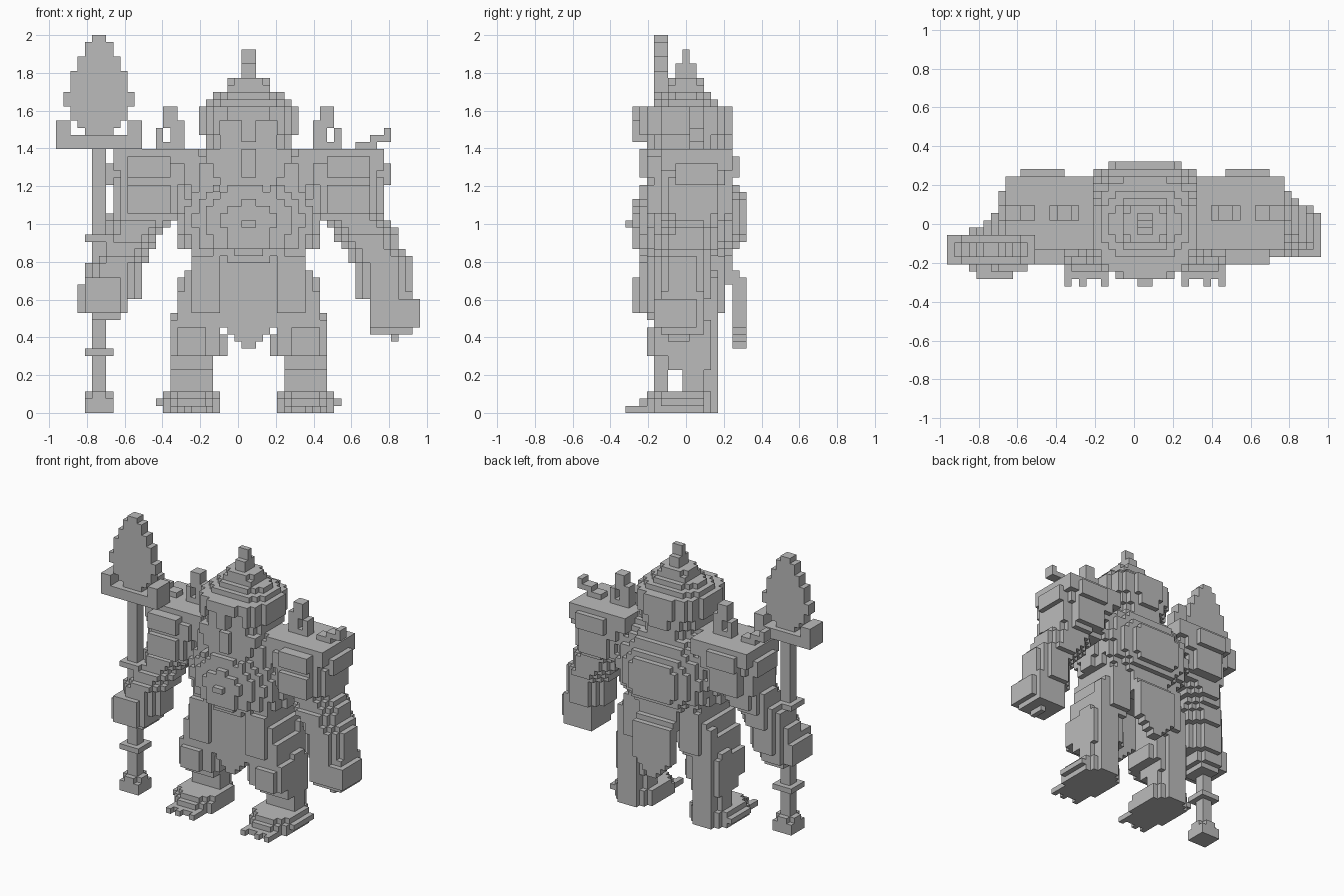
import bpy

old = bpy.data.objects.get("Cube")
if old:
    bpy.data.objects.remove(old)

UNIT = 2 / 53          # edge of one block
MID = 1.5              # the figure's own centre line, in blocks

stone = bpy.data.materials.new("stone grey")
stone.use_nodes = True
stone.diffuse_color = (0.5, 0.5, 0.5, 1)
stone.node_tree.nodes["Principled BSDF"].inputs["Base Color"].default_value = (0.5, 0.5, 0.5, 1)


def block(x, y, z, trim=0):
    """Cells of a box (inclusive ranges), its edges chamfered by trim cells."""
    cells = set()
    for i in range(x[0], x[1] + 1):
        for j in range(y[0], y[1] + 1):
            for k in range(z[0], z[1] + 1):
                gaps = sorted((min(i - x[0], x[1] - i), min(j - y[0], y[1] - j), min(k - z[0], z[1] - k)))
                if gaps[0] + gaps[1] >= trim:
                    cells.add((i, j, k))
    return cells


def column(z, low, high, cut=2):
    """Upright limb leaning from the low (x, y) ranges to the high ones, with cut corners."""
    cells = set()
    for k in range(z[0], z[1] + 1):
        t = (k - z[0]) / max(1, z[1] - z[0])
        x, y = [[round(a + (b - a) * t) for a, b in zip(*pair)] for pair in zip(low, high)]
        cells |= {c for c in block(x, y, (k, k))
                  if min(c[0] - x[0], x[1] - c[0]) + min(c[1] - y[0], y[1] - c[1]) >= cut}
    return cells


def centred(half, y, z, trim=0):
    """Box of the given half width on the figure's centre line."""
    return block((int(MID + 0.5 - half), int(MID - 0.5 + half)), y, z, trim)


def disc(z, rx, ry, cy=0.0, power=2.6):
    """Rounded slab lying flat on the centre line."""
    return {(i, j, k) for i in range(-12, 16) for j in range(-9, 10) for k in range(z[0], z[1] + 1)
            if (abs(i - MID) / rx) ** power + (abs(j - cy) / ry) ** power <= 1}


def shield(y, cz, rx, rz, power=2.3):
    """Rounded slab standing upright on the centre line."""
    return {(i, y, k) for i in range(-12, 16) for k in range(int(cz - rz), int(cz + rz) + 1)
            if (abs(i - MID) / rx) ** power + (abs(k + 0.5 - cz) / rz) ** power <= 1}


def ball(cz, rx, ry, rz):
    """Stepped ellipsoid on the centre line."""
    cells = set()
    for k in range(int(cz - rz), int(cz + rz) + 1):
        s = 1 - ((k + 0.5 - cz) / rz) ** 2
        if s > 0:
            cells |= disc((k, k), rx * s ** 0.5, ry * s ** 0.5, 0, 2.1)
    return cells


def mirrored(cells):
    return {(int(2 * MID) - i, j, k) for i, j, k in cells}


SIDES = [((1, 0, 0), [(1, 0, 0), (1, 1, 0), (1, 1, 1), (1, 0, 1)]),
         ((-1, 0, 0), [(0, 0, 0), (0, 0, 1), (0, 1, 1), (0, 1, 0)]),
         ((0, 1, 0), [(0, 1, 0), (0, 1, 1), (1, 1, 1), (1, 1, 0)]),
         ((0, -1, 0), [(0, 0, 0), (1, 0, 0), (1, 0, 1), (0, 0, 1)]),
         ((0, 0, 1), [(0, 0, 1), (1, 0, 1), (1, 1, 1), (0, 1, 1)]),
         ((0, 0, -1), [(0, 0, 0), (0, 1, 0), (1, 1, 0), (1, 0, 0)])]


def build(name, cells):
    """Skin the outside of a set of cells as one flat-shaded object."""
    index, faces = {}, []
    for c in sorted(cells):
        for step, corners in SIDES:
            if tuple(a + b for a, b in zip(c, step)) not in cells:
                faces.append([index.setdefault(tuple(a + b for a, b in zip(c, q)), len(index)) for q in corners])
    verts = [((i - 0.5) * UNIT, (j - 0.5) * UNIT, k * UNIT) for i, j, k in index]
    mesh = bpy.data.meshes.new(name)
    mesh.from_pydata(verts, [], faces)
    mesh.materials.append(stone)
    bpy.context.collection.objects.link(bpy.data.objects.new(name, mesh))


def build_pair(name, cells):
    build("right_" + name, cells)
    build("left_" + name, mirrored(cells))


# Helmet: stepped dome with a wide brim and a spike
helmet = disc((37, 38), 6.2, 6.2) | disc((39, 42), 7.1, 7.1, -0.5, 2.1)
for level, rx, ry in ((43, 6, 4.6), (44, 4.6, 3.6), (45, 3.4, 2.6), (46, 2.8, 2.4)):
    helmet |= disc((level, level), rx, ry)
helmet |= centred(1, (-1, 1), (47, 48)) | centred(1, (0, 0), (49, 50))
helmet -= centred(4, (-9, -6), (37, 40))          # face opening
helmet |= centred(1, (-7, -6), (38, 42))          # nose guard
build("helmet", helmet)

# Head and beard
build("head", disc((32, 38), 5.2, 5.6))
beard = set()
for level in range(28, 37):
    beard |= centred(2 + (level - 27) // 2, (-5, -3), (level, level))
beard |= centred(1, (-6, -3), (33, 36)) | centred(3, (-6, -3), (29, 30))
for i in range(-3, 7, 2):
    beard |= block((i, i), (-6, -5), (31, 31))
build("beard", beard)

# Torso: round belly, chest above, hips below, domed back
torso = ball(27.0, 10.2, 7.4, 8.0) | centred(9, (-4, 4), (29, 36), 2)
torso |= centred(10, (-4, 4), (23, 28), 2) | centred(6, (-3, 4), (19, 23))
build("torso", torso)
back = shield(5, 28, 9.6, 7.2) | shield(6, 28, 8.6, 6.2)
build("back_plate", back | shield(7, 27.5, 7.2, 4.8) | shield(8, 27.5, 5.3, 3.9))
build("belt", disc((23, 25), 9.6, 7, 0, 2.1) | centred(3, (-7, -5), (23, 28)) | centred(1, (-8, -6), (26, 26)))

# Loincloth: front and rear flaps with rounded lower ends
for name, depth, rise in (("front_flap", (-4, -3), 21), ("back_flap", (7, 8), 18)):
    flap = centred(4, depth, (12, rise))
    for level, half in ((9, 1), (10, 2), (11, 3)):
        flap |= centred(half, depth, (level, level))
    build(name, flap)
build("flap_strap", centred(4, (4, 7), (18, 19)) | centred(4, (4, 6), (20, 21)))

# Legs: calf column with a rear panel, knee guard and thigh
leg = column((3, 13), ((-9, -4), (-1, 3)), ((-9, -4), (-1, 3)), 1) - block((-9, -4), (-1, -1), (3, 5))
leg |= block((-8, -5), (3, 4), (2, 18))
leg |= block((-9, -4), (-2, 3), (6, 8)) | block((-9, -3), (-4, 3), (8, 10))
leg |= block((-9, -2), (-3, 2), (8, 10)) | block((-8, -5), (-5, -4), (8, 11))
leg |= block((-9, -3), (-4, 3), (11, 12)) | block((-8, -3), (-4, 4), (13, 16))
leg |= block((-7, -3), (-4, 4), (14, 19)) | block((-6, -3), (-4, 4), (18, 22))
leg |= block((-6, -3), (-5, 5), (14, 21))
build_pair("leg", leg)

# Feet with toes
sole = ((-10, -3), (-6, 4))
foot = column((0, 1), sole, sole) | column((2, 2), ((-10, -3), (-5, 4)), sole)
foot |= block((-11, -10), (-3, 2), (1, 1)) | block((-8, -5), (-7, -6), (0, 0))
for toe in (-9, -7, -4):
    foot |= block((toe, toe), (-8, -5), (0, 0))
build_pair("foot", foot)

# Shoulder guards with face plates, side plates and curved horns
guard = block((-17, -6), (-3, 6), (34, 36)) | block((-16, -7), (-4, 6), (31, 35), 1)
guard |= block((-16, -8), (-4, 5), (27, 32), 1) | block((-17, -15), (-2, 4), (28, 32))
guard |= block((-15, -10), (-5, 7), (33, 35)) | block((-18, -16), (-1, 4), (32, 34))
guard |= block((-15, -10), (-5, 6), (28, 31))
guard |= block((-11, -8), (1, 2), (37, 37)) | block((-9, -8), (1, 2), (38, 40))
guard |= block((-10, -9), (1, 2), (40, 42)) | block((-11, -11), (1, 2), (38, 39))
guard |= block((-16, -14), (1, 2), (37, 37)) | block((-18, -16), (1, 2), (38, 38))
guard |= block((-18, -18), (1, 2), (39, 39))
build_pair("shoulder_guard", guard)

# Right arm reaches forward to the staff
wrist = ((-21, -14), (-6, 1))
build("right_arm", column((20, 28), wrist, ((-17, -9), (-3, 5))) | column((16, 20), wrist, wrist))
hand = block((-22, -16), (-6, -1), (14, 17)) | block((-21, -16), (-6, 0), (13, 18), 1)
build("right_hand", hand | block((-21, -17), (-7, -5), (14, 18)))

# Left arm hangs outward
wrist = ((17, 24), (-4, 3))
build("left_arm", column((20, 28), wrist, ((12, 20), (-3, 5))) | column((16, 20), wrist, wrist))
hand = block((19, 25), (-4, 1), (12, 15)) | block((19, 24), (-3, 2), (11, 16))
build("left_hand", hand | block((22, 22), (-2, 0), (10, 11)))

# Staff with stepped foot, rings and crossbar
staff = block((-20, -19), (-4, -3), (0, 39)) | block((-21, -18), (-5, -2), (0, 1))
staff |= block((-21, -18), (-4, -3), (2, 2)) | block((-20, -19), (-5, -2), (2, 2))
for level in (8, 24):
    staff |= block((-21, -18), (-5, -2), (level, level))
staff |= block((-25, -14), (-5, -2), (37, 38))
for end in (-25, -15):
    staff |= block((end, end + 1), (-5, -2), (39, 40))
build("staff", staff)

# Leaf-shaped blade
blade = set()
for lo, hi, half in ((39, 39, 2), (40, 40, 3), (41, 42, 4), (43, 44, 5),
                     (45, 47, 4), (48, 49, 3), (50, 51, 2), (52, 52, 1)):
    blade |= block((-19 - half, -20 + half), (-4, -3), (lo, hi))
build("blade", blade)
